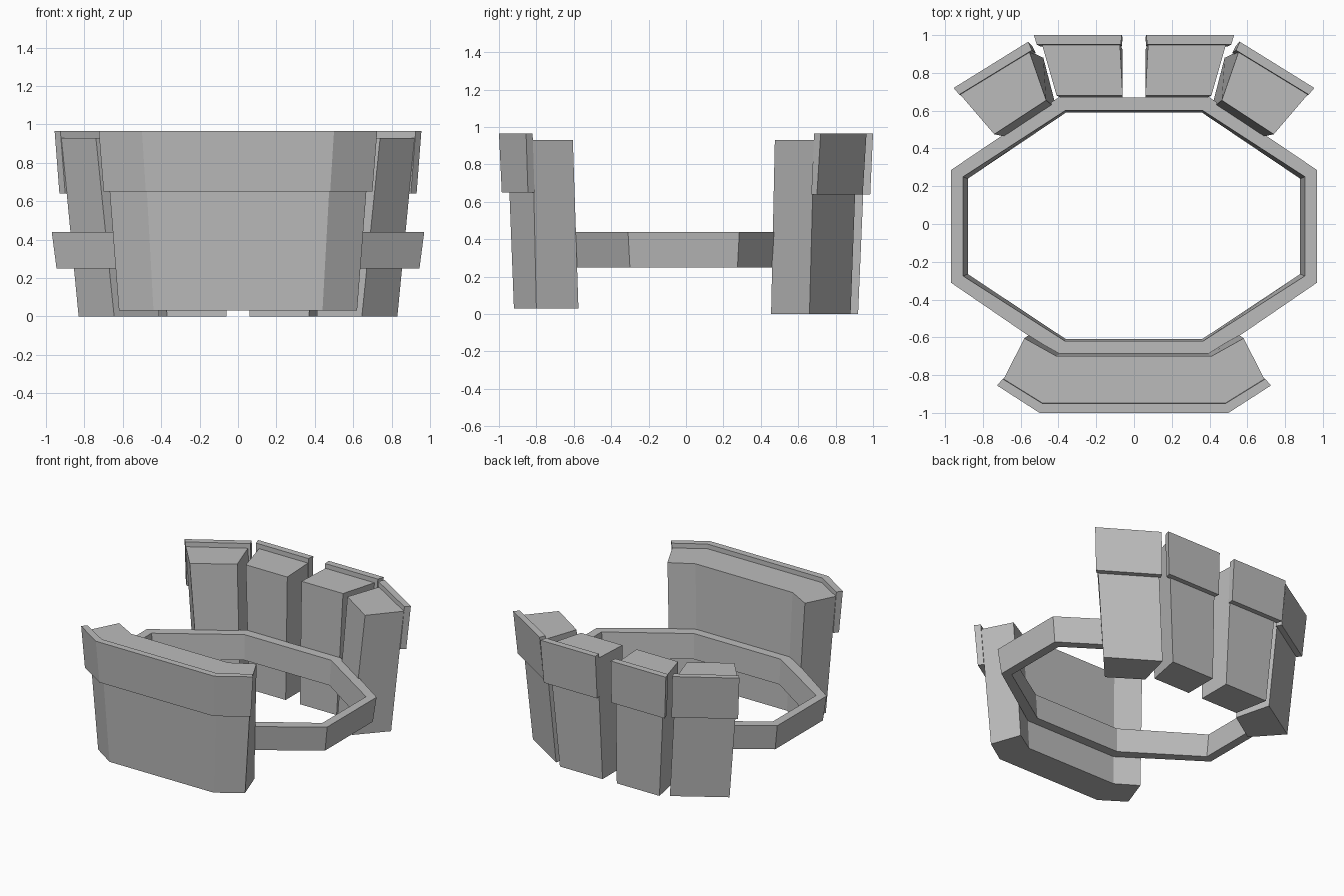
import bpy
import bmesh

if "Cube" in bpy.data.objects:
    bpy.data.objects.remove(bpy.data.objects["Cube"])

# Single cloth-grey material
grey = bpy.data.materials.new("cloth_grey")
grey.diffuse_color = (0.5, 0.5, 0.5, 1)
grey.use_nodes = True
grey.node_tree.nodes["Principled BSDF"].inputs["Base Color"].default_value = grey.diffuse_color


def finish(name, bm):
    bmesh.ops.recalc_face_normals(bm, faces=bm.faces)
    mesh = bpy.data.meshes.new(name)
    bm.to_mesh(mesh)
    bm.free()
    mesh.materials.append(grey)
    obj = bpy.data.objects.new(name, mesh)
    bpy.context.collection.objects.link(obj)
    return obj


def loft(name, bottom, z0, top, z1, mirror_x=False):
    """Solid between two outlines with equal point counts."""
    s = -1 if mirror_x else 1
    bm = bmesh.new()
    lo = [bm.verts.new((s * x, y, z0)) for x, y in bottom]
    hi = [bm.verts.new((s * x, y, z1)) for x, y in top]
    n = len(lo)
    bm.faces.new(lo)
    bm.faces.new(hi)
    for i in range(n):
        j = (i + 1) % n
        bm.faces.new((lo[i], lo[j], hi[j], hi[i]))
    return finish(name, bm)


def sym(half):
    """Complete an outline given its right half."""
    return half + [(-x, y) for x, y in reversed(half)]


# Belt: flared octagonal band
def belt(z0, z1):
    outlines = [
        (sym([(0.38, -0.685), (0.945, -0.30), (0.945, 0.275), (0.38, 0.65)]), z0),
        (sym([(0.40, -0.70), (0.97, -0.31), (0.97, 0.285), (0.40, 0.67)]), z1),
        (sym([(0.365, -0.62), (0.905, -0.275), (0.905, 0.25), (0.365, 0.60)]), z1),
        (sym([(0.36, -0.61), (0.88, -0.265), (0.88, 0.24), (0.36, 0.59)]), z0),
    ]
    bm = bmesh.new()
    rings = [[bm.verts.new((x, y, z)) for x, y in pts] for pts, z in outlines]
    for r in range(4):
        a, b = rings[r], rings[(r + 1) % 4]
        for i in range(8):
            j = (i + 1) % 8
            bm.faces.new((a[i], a[j], b[j], b[i]))
    finish("belt", bm)


belt(0.25, 0.44)

# Wide front pouch and its flap
loft("front_pouch",
     sym([(0.44, -0.92), (0.62, -0.80), (0.54, -0.575), (0.38, -0.675)]), 0.03,
     sym([(0.49, -0.955), (0.69, -0.82), (0.58, -0.605), (0.41, -0.70)]), 0.93)
loft("front_flap",
     sym([(0.48, -0.985), (0.70, -0.845), (0.675, -0.81), (0.465, -0.94)]), 0.65,
     sym([(0.50, -1.0), (0.725, -0.855), (0.695, -0.82), (0.485, -0.95)]), 0.965)

# Two back pouches on each side, mirrored
for side, flip in (("right", False), ("left", True)):
    loft("back_inner_pouch_" + side,
         [(0.06, 0.66), (0.37, 0.66), (0.42, 0.92), (0.06, 0.92)], 0.0,
         [(0.06, 0.68), (0.41, 0.68), (0.49, 0.96), (0.075, 0.96)], 0.93, flip)
    loft("back_inner_flap_" + side,
         [(0.065, 0.94), (0.495, 0.94), (0.51, 0.985), (0.06, 0.985)], 0.64,
         [(0.07, 0.95), (0.515, 0.95), (0.53, 1.0), (0.065, 1.0)], 0.965, flip)
    loft("back_outer_pouch_" + side,
         [(0.645, 0.455), (0.83, 0.66), (0.48, 0.88), (0.41, 0.61)], 0.0,
         [(0.74, 0.475), (0.92, 0.685), (0.555, 0.915), (0.465, 0.655)], 0.93, flip)
    loft("back_outer_flap_" + side,
         [(0.90, 0.67), (0.93, 0.70), (0.54, 0.945), (0.52, 0.905)], 0.64,
         [(0.925, 0.685), (0.955, 0.72), (0.56, 0.965), (0.54, 0.92)], 0.965, flip)
